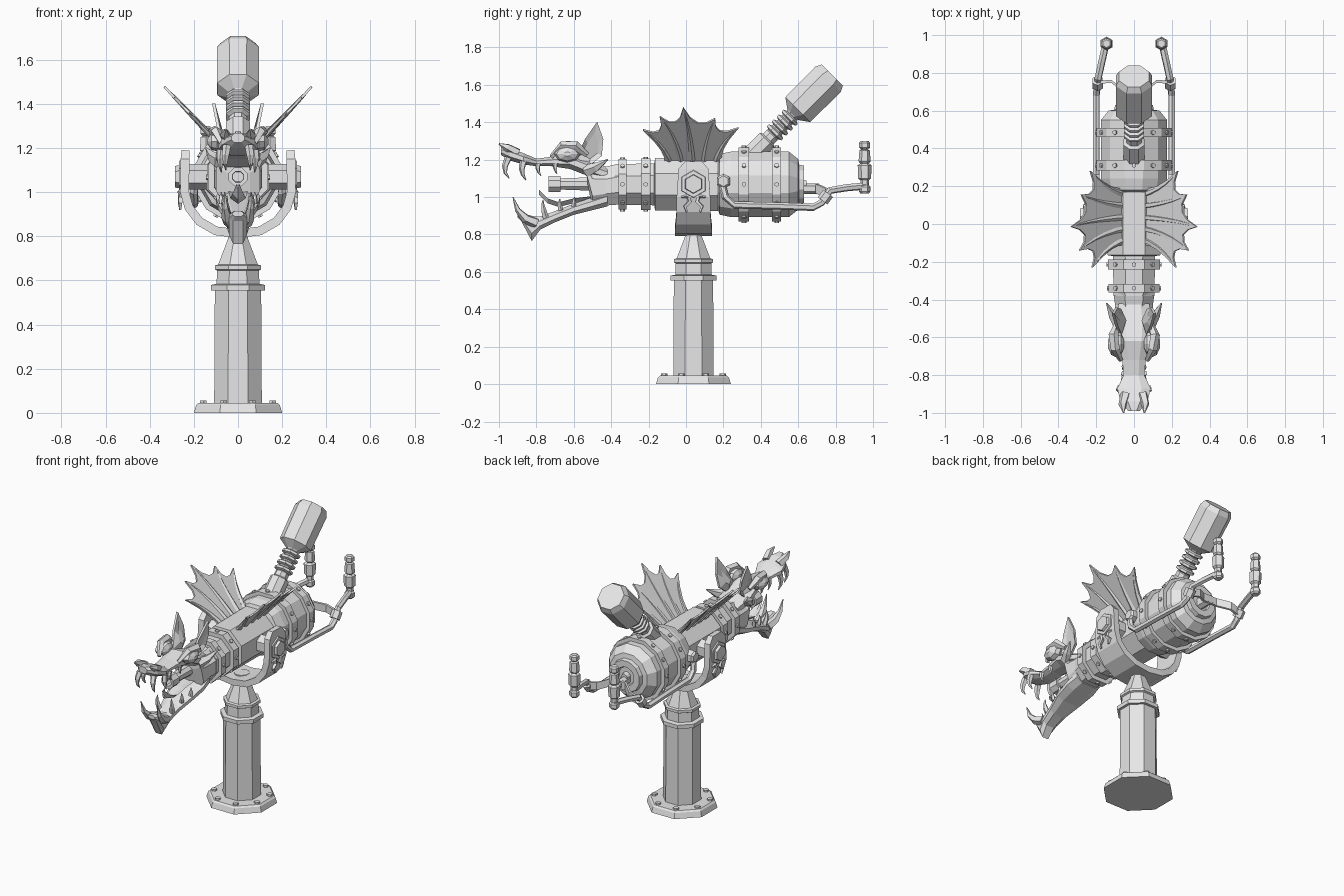
import bpy, bmesh, math
from mathutils import Vector

gray = bpy.data.materials.new("plain_gray")
gray.diffuse_color = (0.8, 0.8, 0.8, 1)
PY, CZ = 0.04, 1.068          # pedestal centre y, barrel centre z


def skin(name, rings):
    """Closed mesh through a list of equal-length point rings."""
    bm = bmesh.new()
    rows = [[bm.verts.new(p) for p in r] for r in rings]
    n = len(rows[0])
    for a, b in zip(rows, rows[1:]):
        for i in range(n):
            j = (i + 1) % n
            bm.faces.new((a[i], a[j], b[j], b[i]))
    bm.faces.new(rows[0])
    bm.faces.new(rows[-1])
    bmesh.ops.recalc_face_normals(bm, faces=bm.faces[:])
    me = bpy.data.meshes.new(name)
    bm.to_mesh(me)
    bm.free()
    me.materials.append(gray)
    ob = bpy.data.objects.new(name, me)
    bpy.context.collection.objects.link(ob)
    return ob


def circle(c, u, v, r, n):
    r /= math.cos(math.pi / n)
    angs = [2 * math.pi * (i + 0.5) / n for i in range(n)]
    return [c + u * r * math.cos(a) + v * r * math.sin(a) for a in angs]


def lathe(name, profile, origin, axis, n=8):
    """Profile of (distance, apothem) turned about an axis."""
    o, d = Vector(origin), Vector(axis).normalized()
    u = Vector((1, 0, 0)) if abs(d.x) < 0.7 else Vector((0, 1, 0))
    u = (u - d * u.dot(d)).normalized()
    v = d.cross(u)
    return skin(name, [circle(o + d * t, u, v, r, n) for t, r in profile])


def tube(name, pts, radii, n=6):
    pts = [Vector(p) for p in pts]
    if not isinstance(radii, (list, tuple)):
        radii = [radii] * len(pts)
    rings, u = [], None
    for i, p in enumerate(pts):
        d = (pts[min(i + 1, len(pts) - 1)] - pts[max(i - 1, 0)]).normalized()
        if u is None:
            u = d.orthogonal()
        u = (u - d * u.dot(d)).normalized()
        rings.append(circle(p, u, d.cross(u), radii[i], n))
    return skin(name, rings)


def loft(name, stations):
    """Stations (y, top z, bottom z, half width) with a bevelled section."""
    rings = []
    for y, t, b, w in stations:
        sec = ((.45, 1), (1, .68), (1, .3), (.55, 0), (-.55, 0), (-1, .3), (-1, .68), (-.45, 1))
        rings.append([(w * a, y, b + (t - b) * k) for a, k in sec])
    return skin(name, rings)


def bezier(a, b, c, n):
    a, b, c = Vector(a), Vector(b), Vector(c)
    return [a * (1 - t) ** 2 + b * 2 * t * (1 - t) + c * t * t for t in (i / n for i in range(n + 1))]


# Pedestal: foot plate, post, collars and neck
lathe("foot_plate", [(0, .2), (.035, .19), (.045, .18)], (0, PY, 0), (0, 0, 1))
lathe("post", [(.04, .108), (.555, .105), (.555, .122), (.58, .122), (.585, .097), (.645, .095),
               (.65, .105), (.668, .105), (.672, .09), (.79, .045), (.84, .045)], (0, PY, 0), (0, 0, 1))
for i in range(8):
    a = math.pi * (i + .5) / 4
    lathe("foot_bolt", [(.03, .015), (.056, .015)],
          (.17 * math.cos(a), PY + .17 * math.sin(a), 0), (0, 0, 1), 6)

# U-shaped yoke with pivots and scroll ornaments
half = [(.238, 1.19, .045, .018), (.24, 1.15, .08, .02), (.242, 1.0, .09, .02), (.222, .93, .09, .02),
        (.175, .868, .095, .02), (.1, .825, .1, .02)]
path = half + [(0, .812, .1, .02)] + [(-x, z, w, t) for x, z, w, t in reversed(half)]
rings = []
for i, (x, z, w, t) in enumerate(path):
    a, b = path[max(i - 1, 0)], path[min(i + 1, len(path) - 1)]
    d = Vector((b[0] - a[0], 0, b[1] - a[1])).normalized()
    nrm = Vector((-d.z, 0, d.x)) * t
    c = Vector((x, PY, z))
    s = Vector((0, w, 0))
    rings.append([c + nrm + s, c + nrm - s, c - nrm - s, c - nrm + s])
skin("yoke", rings)
for s in (-1, 1):
    lathe("pivot", [(.08, .05), (.255, .05), (.255, .066), (.268, .062), (.268, .045), (.285, .042)],
          (0, PY, 1.07), (s, 0, 0), 6)
    for k in (-1, 1):
        tube("yoke_scroll", [(s * .262, PY + k * y, z) for y, z in
                             ((.065, 1.0), (.03, 1.005), (.02, .975), (.045, .95), (.035, .92))],
             [.004, .008, .009, .008, .004], 4)

# Barrel: neck, body, drum and stepped rear cap
lathe("barrel", [(-.38, .108), (-.17, .112), (-.165, .14), (.17, .142)], (0, 0, CZ), (0, 1, 0))
lathe("drum", [(.165, .12), (.18, .162), (.24, .175), (.55, .175), (.6, .135), (.605, .105), (.63, .1),
               (.63, .06), (.615, .055), (.615, .025), (.645, .02)], (0, 0, CZ), (0, 1, 0), 12)
for y, w, r, n in ((-.34, .022, .135, 8), (-.215, .026, .137, 8), (.31, .028, .198, 12), (.485, .024, .198, 12)):
    lathe("barrel_band", [(y - w, r - .04), (y - w, r), (y + w, r), (y + w, r - .04)], (0, 0, CZ), (0, 1, 0), n)
    for i in range(n):
        a = 2 * math.pi * i / n
        lathe("band_bolt", [(r - .01, .011), (r + .009, .011)], (0, y, CZ), (math.cos(a), 0, math.sin(a)), 6)

# Slanted fuel canister with bellows neck
prof = [(-.06, .055), (.09, .055), (.1, .04), (.13, .04)]
for i in range(4):
    t = .135 + i * .037
    prof += [(t, .036), (t + .008, .054), (t + .022, .054), (t + .03, .036)]
prof += [(.285, .042), (.322, .094), (.55, .096), (.583, .08)]
lathe("fuel_canister", prof, (0, .37, 1.24), (0, 1, 1))

# Wings: scalloped membranes with curved ribs
tips = [(-.23, 1.36), (-.14, 1.43), (-.015, 1.478), (.155, 1.42), (.28, 1.37)]
edge = [(-.115, 1.18)] + tips + [(.2, 1.18)]
hub = Vector((.03, 1.18))
outline = []
for a, b in zip(edge, edge[1:]):
    mid = (Vector(a) + Vector(b)) / 2
    outline += bezier(a, mid.lerp(hub, .38), b, 4)[:-1]
outline.append(Vector(edge[-1]))


def wing_point(s, p, off=0.0):
    return Vector((s * (.07 + .95 * (p[1] - 1.2) + off), p[0], p[1] - off))


for s in (-1, 1):
    skin("wing_membrane", [[wing_point(s, p, o) for p in outline] for o in (-.004, .004)])
    for i, tip in enumerate(tips):
        root = (-.08 + i * .058, 1.17)
        ctrl = (root[0] + .25 * (tip[0] - root[0]), root[1] + .65 * (tip[1] - root[1]))
        curve = bezier(root, ctrl, tip, 5)
        tube("wing_rib", [wing_point(s, p) for p in curve], [.014, .013, .011, .009, .007, .002], 5)

# Dragon head: skull, snout, lower jaw, tongue and nozzle
loft("skull", [(-.36, 1.178, .96, .11), (-.43, 1.162, .955, .1), (-.5, 1.175, .935, .1), (-.53, 1.18, 1.09, .1)])
loft("snout", [(-.42, 1.16, 1.08, .08), (-.53, 1.2, 1.115, .1), (-.62, 1.235, 1.15, .088), (-.72, 1.215, 1.165, .062),
               (-.8, 1.205, 1.165, .055), (-.87, 1.235, 1.175, .088), (-.94, 1.262, 1.195, .072), (-.99, 1.268, 1.225, .03)])
loft("lower_jaw", [(-.42, 1.03, .95, .09), (-.5, 1.0, .93, .1), (-.6, .965, .905, .09), (-.7, .925, .865, .065),
                   (-.78, .895, .825, .052), (-.825, .9, .765, .04), (-.88, .915, .87, .04), (-.9, .915, .89, .025)])
lathe("nozzle", [(.38, .04), (.67, .03), (.67, .042), (.735, .042), (.735, .025), (.65, .022)],
      (0, 0, 1.07), (0, -1, 0))
skin("tongue", [[(sx * w, y, z + h) for sx, h in ((-1, .008), (0, 0), (1, .008), (0, -.018))] for y, z, w in
                ((-.48, 1.0, .045), (-.6, .985, .04), (-.68, .965, .035), (-.74, .985, .025), (-.785, 1.03, .006))])

for s in (-1, 1):
    # Upper and lower teeth: (start, control, end, radius)
    for a, b, c, r in (((.05, -.95, 1.21), (.062, -.99, 1.14), (.055, -.945, 1.1), .016),
                       ((.075, -.87, 1.19), (.085, -.89, 1.13), (.075, -.855, 1.09), .016),
                       ((.055, -.79, 1.18), (.058, -.8, 1.14), (.055, -.775, 1.115), .012),
                       ((.065, -.7, 1.18), (.065, -.7, 1.14), (.062, -.69, 1.125), .011),
                       ((.035, -.8, .86), (.062, -.9, .88), (.06, -.925, 1.0), .024),
                       ((.045, -.75, .89), (.06, -.77, .95), (.05, -.765, .985), .014),
                       ((.06, -.67, .93), (.07, -.68, .97), (.062, -.675, .99), .012),
                       ((.075, -.6, .95), (.08, -.6, .98), (.075, -.595, 1.0), .011)):
        pts = [Vector((s * p.x, p.y, p.z)) for p in bezier(a, b, c, 3)]
        tube("tooth", pts, [r, r * .85, r * .5, .002], 5)
    # Nostril spike, brow ridge and cheek spike
    tube("nostril", [(s * .045, -.9, 1.235), (s * .06, -.955, 1.265), (s * .055, -1.0, 1.285)], [.022, .018, .003], 5)
    tube("brow", [(s * .07, -.72, 1.215), (s * .1, -.66, 1.275), (s * .11, -.59, 1.275), (s * .09, -.53, 1.225)],
         [.01, .02, .022, .012], 5)
    tube("cheek_spike", [(s * .08, -.53, 1.14), (s * .115, -.48, 1.16), (s * .145, -.42, 1.2)], [.03, .02, .003], 5)
    # Eye as a low-poly ellipsoid
    skin("eye", [[(s * (.095 + .045 * math.sin(t)), -.635 + .07 * math.cos(t) * math.cos(a),
                   1.23 + .045 * math.cos(t) * math.sin(a)) for a in (math.pi * i / 4 for i in range(8))]
                 for t in (-1.3, -.6, 0, .6, 1.3)])
    # Leaf-shaped ear with a raised rim
    leaf = [(-.585, 1.21), (-.54, 1.31), (-.475, 1.403), (-.442, 1.31), (-.45, 1.22), (-.52, 1.165)]

    def ear_ring(off, k):
        return [(s * (.065 + .2 * (z - 1.18) + off), -.505 + (y + .505) * k, 1.26 + (z - 1.26) * k) for y, z in leaf]
    skin("ear", [ear_ring(-.022, .35), ear_ring(-.006, 1), ear_ring(.008, 1), ear_ring(-.008, .6)])

    # Handlebar, clamp and vertical grip
    tube("handlebar", [(s * x, y, z) for x, y, z in
                       ((.13, .2, 1.085), (.19, .19, 1.08), (.2, .21, 1.0), (.2, .26, .958), (.2, .5, .952), (.2, .68, .945),
                        (.195, .725, .97), (.19, .77, 1.035), (.17, .86, 1.05), (.145, .97, 1.06))], .017, 6)
    lathe("bar_mount", [(.1, .035), (.2, .035), (.212, .025)], (0, .2, 1.085), (s, 0, 0), 6)
    lathe("bar_clamp", [(-.025, .028), (.025, .028)], (s * .193, .745, 1.0), (0, .6, .8), 6)
    lathe("grip", [(1.02, .02), (1.03, .027), (1.055, .027), (1.065, .02), (1.09, .02), (1.1, .03), (1.17, .032), (1.18, .02),
                   (1.19, .028), (1.25, .024), (1.255, .015), (1.265, .026), (1.29, .026), (1.3, .018)],
          (s * .145, .955, 0), (0, 0, 1), 6)

# Strap from the handlebars to the rear cap
strap = [(-.2, .75, 1.0), (-.12, .755, 1.02), (-.05, .7, 1.045), (.05, .7, 1.045), (.12, .755, 1.02), (.2, .75, 1.0)]
skin("rear_strap", [[(x, y - .008, z - .025), (x, y + .008, z - .025), (x, y + .008, z + .025), (x, y - .008, z + .025)]
                    for x, y, z in strap])
lathe("strap_stud", [(.6, .025), (.71, .025)], (0, 0, 1.045), (0, 1, 0), 6)
